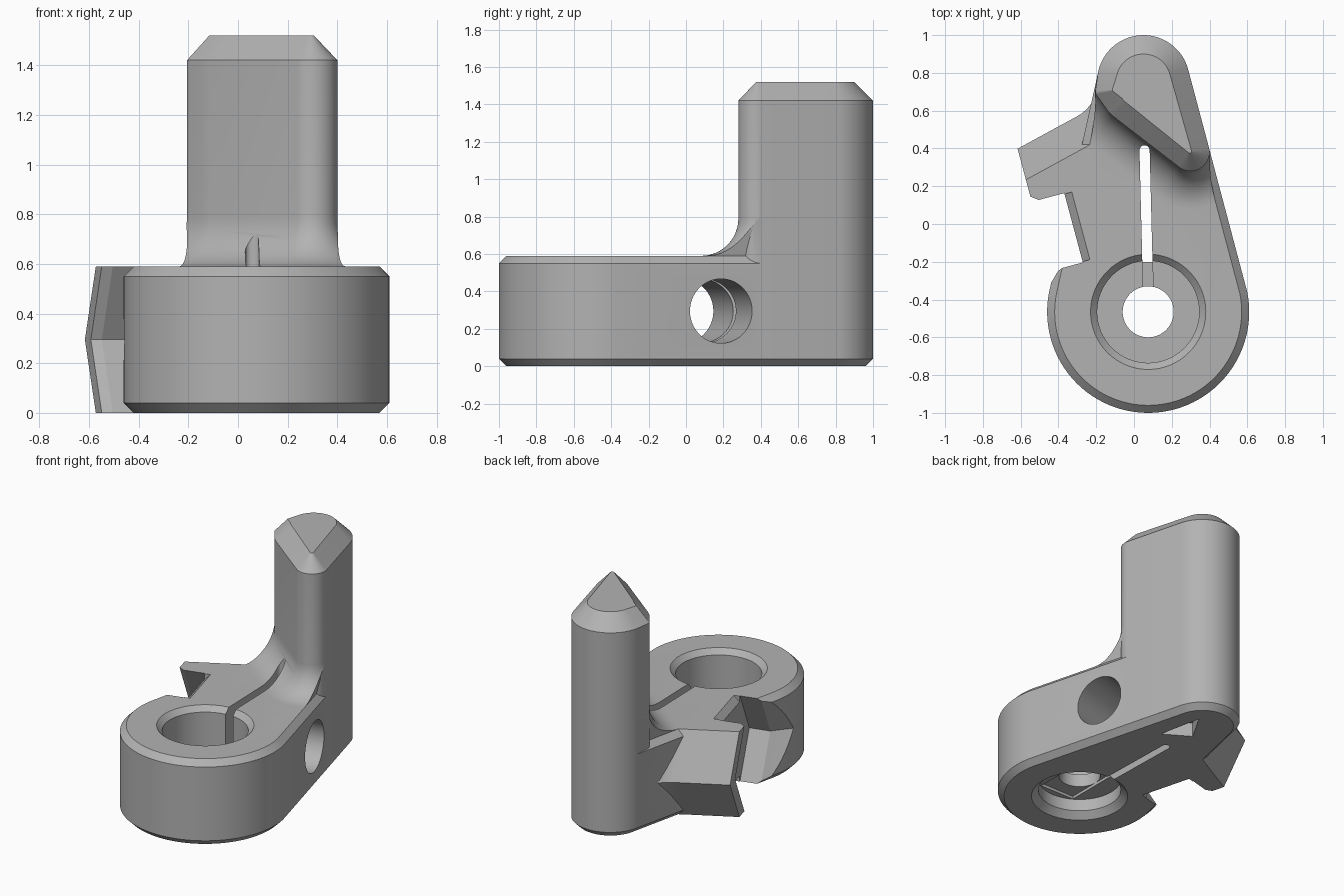
import bpy, bmesh, math
from mathutils import Vector

old = bpy.data.objects.get("Cube")
if old:
    bpy.data.objects.remove(old, do_unlink=True)

gray = bpy.data.materials.new("plain_gray")
gray.use_nodes = True
gray.diffuse_color = (0.45, 0.45, 0.45, 1)
gray.node_tree.nodes["Principled BSDF"].inputs["Base Color"].default_value = gray.diffuse_color

DIRS = [Vector((math.cos(k * math.tau / 96), math.sin(k * math.tau / 96))) for k in range(96)]


def loft(name, rings):
    """Closed solid through rings that share one point count."""
    bm = bmesh.new()
    rows = [[bm.verts.new(p) for p in ring] for ring in rings]
    n = len(rows[0])
    for a, b in zip(rows, rows[1:]):
        for i in range(n):
            j = (i + 1) % n
            bm.faces.new((a[i], a[j], b[j], b[i]))
    bm.faces.new(rows[0])
    bm.faces.new(rows[-1])
    bmesh.ops.remove_doubles(bm, verts=bm.verts, dist=1e-5)
    bmesh.ops.recalc_face_normals(bm, faces=bm.faces)
    mesh = bpy.data.meshes.new(name)
    bm.to_mesh(mesh)
    bm.free()
    mesh.materials.append(gray)
    ob = bpy.data.objects.new(name, mesh)
    bpy.context.collection.objects.link(ob)
    return ob


def wrap(circles, z, grow=0.0, shape=None):
    """Outline stretched around circles (x, y, r), grown by an offset."""
    ring = []
    for d in DIRS:
        i = max(range(len(circles)),
                key=lambda c: circles[c][0] * d.x + circles[c][1] * d.y + circles[c][2])
        x, y, r = (shape or circles)[i]
        r = max(r + grow, 0.004)
        ring.append((x + r * d.x, y + r * d.y, z))
    return ring


def boolean(target, tool, operation):
    mod = target.modifiers.new(operation.lower(), 'BOOLEAN')
    mod.object, mod.operation, mod.solver = tool, operation, 'EXACT'
    bpy.context.view_layer.update()
    result = bpy.data.meshes.new_from_object(
        target.evaluated_get(bpy.context.evaluated_depsgraph_get()))
    target.modifiers.clear()
    target.data = result
    bpy.data.objects.remove(tool, do_unlink=True)


def prism(name, points, z0, z1):
    return loft(name, [[(x, y, z) for x, y in points] for z in (z0, z1)])


H, MID = 0.59, 0.295
BORE = (0.075, -0.465)
back, nose, corner = (0.05, 0.755, 0.245), (0.30, 0.38, 0.10), (-0.18, 0.70, 0.025)
post_plan = [back, nose, corner]
base_plan = [(*BORE, 0.535)] + post_plan

# Base slab with chamfered rims
body = loft("clamp_bracket", [wrap(base_plan, z, g) for z, g in
                              ((0, -0.04), (0.04, 0), (H - 0.04, 0), (H, -0.04))])

# Upright post with a tapered cap
cap = [(0.05, 0.755, 0.145), (0.295, 0.385, 0.01), (-0.105, 0.71, 0.01)]
post = loft("post", [wrap(post_plan, 0.04), wrap(post_plan, 1.42),
                     wrap(post_plan, 1.52, 0, cap)])

# Curved root of the post, trimmed to the base outline
R = 0.2
rings = [wrap(post_plan, 0.5, R)]
for k in range(13):
    a = k / 12 * math.pi / 2
    rings.append(wrap(post_plan, H + R * (1 - math.cos(a)), R * (1 - math.sin(a))))
root = loft("post_root", rings)
trim = loft("root_trim", [wrap(base_plan, z, g) for z, g in
                          ((0.45, -0.04), (H, -0.04), (H + R, 0), (0.95, 0))])
boolean(root, trim, 'INTERSECT')

# Local frame of the clamp bolt: u outward along the bolt, v along the pocket floor
TILT = math.radians(15)
U = Vector((-math.cos(TILT), -math.sin(TILT), 0))
V = Vector((-math.sin(TILT), math.cos(TILT), 0))
ORIGIN = Vector((-0.32, -0.02, 0))


def local(u, v, z):
    return ORIGIN + U * u + V * v + Vector((0, 0, z))


# Nut arm with a ridged rear wall, curving into the post
SLANT = 0.17
stations = [(0.178, 0.481)]
a0 = math.radians(13.6)
for k in range(9):
    a = a0 + k / 8 * math.radians(61)
    stations.append((-0.17 - 0.22 * (math.sin(a) - math.sin(a0)),
                     0.565 + 0.22 * (math.cos(a0) - math.cos(a))))
arm = loft("nut_arm", [[local(u, v, z) for v, z in
                        ((-0.1, 0), (r - SLANT, 0), (r, MID), (r - SLANT, H), (-0.1, H))]
                       for u, r in stations])

for part in (post, root, arm):
    boolean(body, part, 'UNION')

# Hexagonal nut pocket with a flared mouth
tall = MID + 0.05
drop = SLANT / MID * tall
cutters = [loft("nut_pocket", [[local(u, v, MID + z) for v, z in
                                ((w, 0), (w - drop, tall), (drop - w, tall),
                                 (-w, 0), (drop - w, -tall), (w - drop, -tall))]
                               for u, w in ((0, 0.36), (0.14, 0.36), (0.18, 0.39), (0.4, 0.55))])]

# Chamfers on the pocket floor
for s in (1, -1):
    cutters.append(loft("floor_chamfer", [[local(u, v, MID + s * z) for u, z in
                                           ((-0.08, 0.335), (0.02, 0.335), (0.02, 0.235))]
                                          for v in (-0.185, 0.185)]))

# Cross bolt hole
cutters.append(loft("bolt_hole", [[local(u, 0.172 * d.x, MID + 0.172 * d.y) for d in DIRS]
                                  for u in (-1.5, 0.1)]))


# Stepped vertical bore
def turned(name, profile):
    return loft(name, [wrap([(*BORE, r)], z) for z, r in profile])


cutters += [
    turned("upper_bore", [(0.24, 0.27), (H - 0.035, 0.27), (H + 0.03, 0.335)]),
    turned("lower_bore", [(-0.03, 0.345), (0.045, 0.27), (0.13, 0.27)]),
    turned("centre_hole", [(0.1, 0.135), (0.3, 0.135)]),
    prism("bridge_step", [(BORE[0] + sx * 0.135, BORE[1] + sy * 0.23)
                          for sx, sy in ((-1, -1), (1, -1), (1, 1), (-1, 1))], 0.1, 0.15),
]


# Clamping slit: full depth outside the bore, shallow across its floor
def slit(y_end, z0):
    x_end = 0.056 - 0.025 * (y_end - 0.4)
    tip = [(0.056 + 0.027 * math.cos(k * math.pi / 8), 0.39 + 0.027 * math.sin(k * math.pi / 8))
           for k in range(9)]
    return prism("slit", tip + [(x_end - 0.027, y_end), (x_end + 0.027, y_end)], z0, 1.0)


cutters += [slit(-0.2, -0.1), slit(-0.45, 0.17)]

# Triangular recess under the post
cutters.append(prism("under_recess", [(0.19, 0.5), (0.125, 0.81), (0.01, 0.61)], -0.05, 0.1))

for tool in cutters:
    boolean(body, tool, 'DIFFERENCE')

bpy.ops.object.select_all(action='DESELECT')
body.select_set(True)
bpy.context.view_layer.objects.active = body
bpy.ops.object.shade_smooth_by_angle(angle=math.radians(28))
